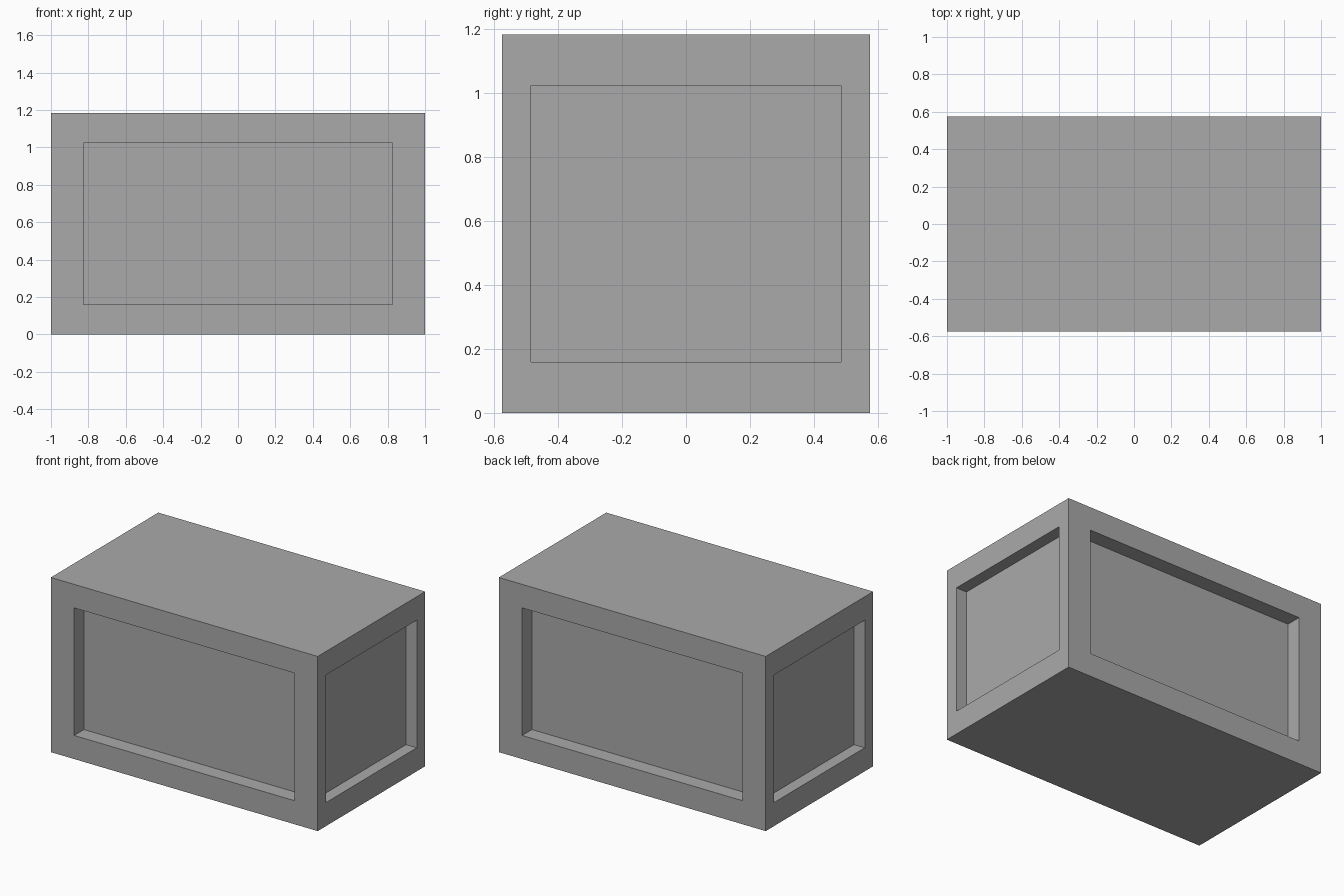
import bpy
import bmesh
from mathutils import Vector

default = bpy.data.objects.get("Cube")
if default:
    bpy.data.objects.remove(default, do_unlink=True)

SIZE = Vector((2.0, 1.15, 1.183))      # outer block
PANEL = Vector((0.825, 0.485, 0.432))  # half sizes of the recessed panels
DEPTH = Vector((0.08, 0.105, 0))       # recess depth along x and y
CENTRE_Z = SIZE.z / 2

# Single grey material
grey = bpy.data.materials.new("grey")
grey.use_nodes = True
colour = (0.4, 0.4, 0.4, 1)
grey.diffuse_color = colour
grey.node_tree.nodes["Principled BSDF"].inputs["Base Color"].default_value = colour

# Solid block
bm = bmesh.new()
bmesh.ops.create_cube(bm, size=1)
bmesh.ops.scale(bm, vec=SIZE, verts=bm.verts)
bm.normal_update()

# Rectangular recess in each of the four upright sides
sides = [f for f in bm.faces if abs(f.normal.z) < 0.5]
for face in sides:
    normal = face.normal.copy()
    axis = 0 if abs(normal.x) > 0.5 else 1
    across = 1 - axis
    bmesh.ops.inset_individual(bm, faces=[face], thickness=0.05)
    for v in face.verts:
        for i in (across, 2):
            v.co[i] = PANEL[i] if v.co[i] > 0 else -PANEL[i]
    floor = bmesh.ops.extrude_discrete_faces(bm, faces=[face])["faces"][0]
    bmesh.ops.translate(bm, verts=floor.verts, vec=-normal * DEPTH[axis])

# Stand the block on the ground
bmesh.ops.translate(bm, verts=bm.verts, vec=(0, 0, CENTRE_Z))
bmesh.ops.recalc_face_normals(bm, faces=bm.faces)

mesh = bpy.data.meshes.new("panelled_block")
bm.to_mesh(mesh)
bm.free()
mesh.materials.append(grey)
block = bpy.data.objects.new("panelled_block", mesh)
bpy.context.collection.objects.link(block)
